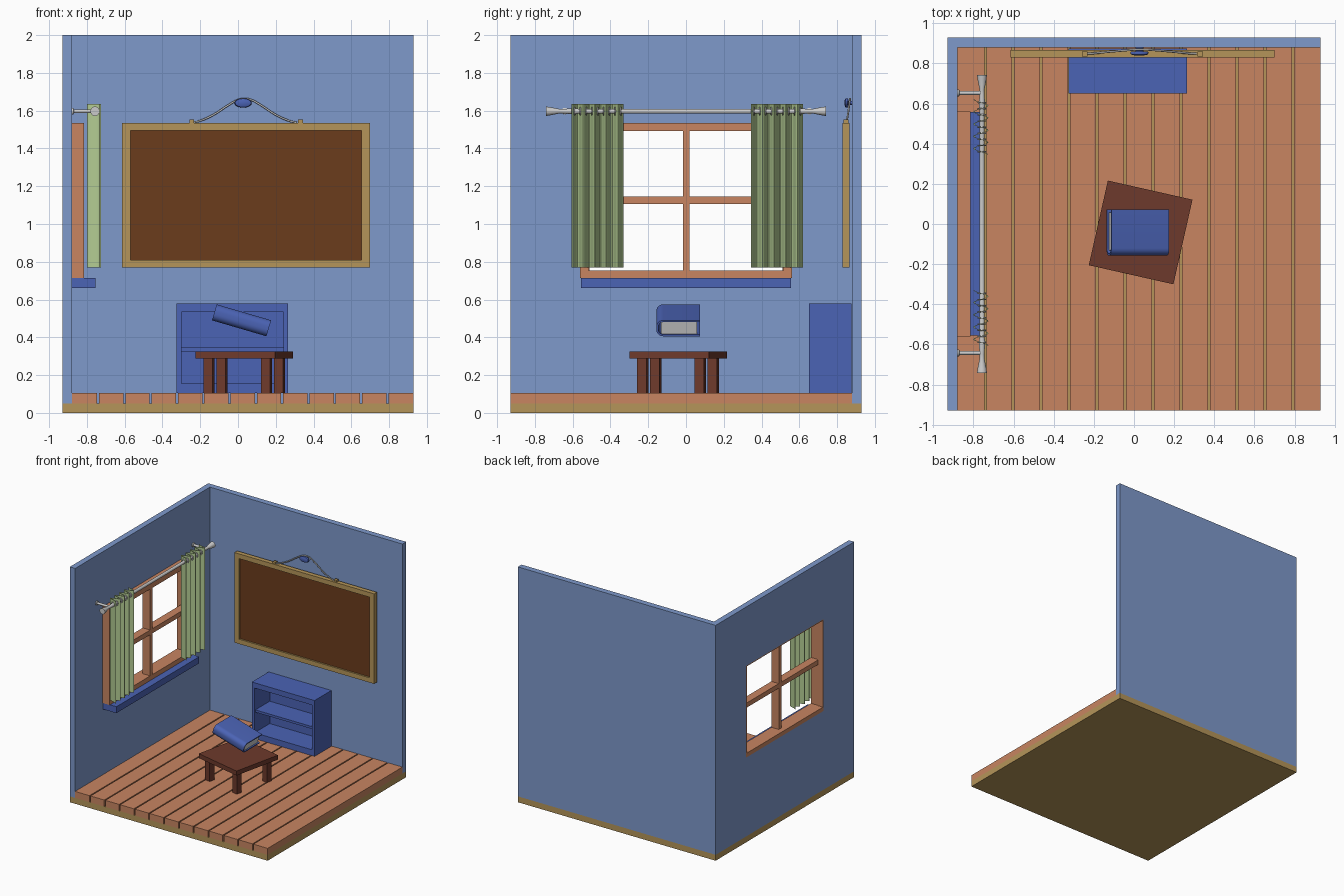
import bpy, bmesh, math
from mathutils import Matrix, Vector

if "Cube" in bpy.data.objects:
    bpy.data.objects.remove(bpy.data.objects["Cube"])


def mat(name, rgb):
    m = bpy.data.materials.new(name)
    m.diffuse_color = (*rgb, 1)
    m.use_nodes = True
    m.node_tree.nodes["Principled BSDF"].inputs["Base Color"].default_value = m.diffuse_color
    return m


WALL = mat("wall_blue", (0.21, 0.32, 0.60))
WOOD = mat("orange_wood", (0.58, 0.235, 0.12))
TAN = mat("tan_wood", (0.46, 0.30, 0.10))
BLUE = mat("deep_blue", (0.07, 0.125, 0.46))
DARK = mat("dark_wood", (0.155, 0.042, 0.025))
BOARD = mat("board_brown", (0.147, 0.045, 0.012))
GREEN = mat("curtain_green", (0.45, 0.60, 0.29))


def finish(name, bm, m=None, smooth=False):
    bmesh.ops.recalc_face_normals(bm, faces=bm.faces)
    me = bpy.data.meshes.new(name)
    bm.to_mesh(me)
    bm.free()
    ob = bpy.data.objects.new(name, me)
    bpy.context.collection.objects.link(ob)
    if m:
        me.materials.append(m)
    if smooth:
        bpy.ops.object.select_all(action='DESELECT')
        ob.select_set(True)
        bpy.context.view_layer.objects.active = ob
        bpy.ops.object.shade_smooth_by_angle(angle=math.radians(40))
    return ob


def boxes(name, ranges, m=None, xf=None):
    """One object from several (x0, x1, y0, y1, z0, z1) boxes."""
    bm = bmesh.new()
    for x0, x1, y0, y1, z0, z1 in ranges:
        t = Matrix.Translation(((x0 + x1) / 2, (y0 + y1) / 2, (z0 + z1) / 2))
        bmesh.ops.create_cube(bm, size=1, matrix=t @ Matrix.Diagonal((x1 - x0, y1 - y0, z1 - z0, 1)))
    if xf:
        bm.transform(xf)
    return finish(name, bm, m)


def prism(name, pts, vec, m=None, xf=None, smooth=False):
    """Extrude a closed 3D outline along vec."""
    bm = bmesh.new()
    f = bm.faces.new([bm.verts.new(p) for p in pts])
    r = bmesh.ops.extrude_face_region(bm, geom=[f])
    bmesh.ops.translate(bm, verts=[v for v in r['geom'] if isinstance(v, bmesh.types.BMVert)], vec=vec)
    if xf:
        bm.transform(xf)
    return finish(name, bm, m, smooth)


def lathe(name, prof, xf, m=None, n=20):
    """Spin a (radius, height) profile about local z."""
    bm = bmesh.new()
    rings = [[bm.verts.new((r * math.cos(2 * math.pi * i / n), r * math.sin(2 * math.pi * i / n), h))
              for i in range(n)] for r, h in prof]
    for a, b in zip(rings, rings[1:]):
        for i in range(n):
            bm.faces.new((a[i], a[(i + 1) % n], b[(i + 1) % n], b[i]))
    bm.faces.new(rings[0])
    bm.faces.new(rings[-1])
    bm.transform(xf)
    return finish(name, bm, m, True)


# base slab and floor planks
boxes("base_slab", [(-.93, .93, -.93, .93, 0, .05)], TAN)
W = 1.81 / 13
boxes("floor_planks", [(-.88 + i * W + (.005 if i else 0), -.88 + (i + 1) * W - (.005 if i < 12 else 0),
                        -.93, .88, .05, .105) for i in range(13)], WOOD)

# L-shaped walls with window opening
walls = prism("walls", [(-.93, -.93, .05), (-.88, -.93, .05), (-.88, .88, .05),
                        (.93, .88, .05), (.93, .93, .05), (-.93, .93, .05)], (0, 0, 1.95), WALL)
cutter = boxes("window_cutter", [(-1, -.8, -.52, .52, .72, 1.5)])
cutter.hide_render = True
b = walls.modifiers.new("opening", 'BOOLEAN')
b.operation, b.object, b.solver = 'DIFFERENCE', cutter, 'EXACT'
bpy.context.view_layer.objects.active = walls
bpy.ops.object.modifier_apply(modifier="opening")
bpy.data.objects.remove(cutter)

# window frame, reveal lining, mullions and sill
XI, XO = -.88, -.815
boxes("window_frame", [(XI, XO, -.56, -.515, .715, 1.535), (XI, XO, .515, .56, .715, 1.535),
                       (XI, XO, -.515, .515, .715, .755), (XI, XO, -.515, .515, 1.492, 1.535)], WOOD)
boxes("window_lining", [(-.93, XI, -.52, -.51, .72, 1.5), (-.93, XI, .51, .52, .72, 1.5),
                        (-.93, XI, -.51, .51, .72, .755), (-.93, XI, -.51, .51, 1.492, 1.5)], WOOD)
boxes("window_mullions", [(-.885, XO, -.016, .018, .755, 1.492), (-.885, XO, -.515, -.016, 1.105, 1.145),
                          (-.885, XO, .018, .515, 1.105, 1.145)], WOOD)
boxes("window_sill", [(-.88, -.755, -.555, .557, .66, .715)], BLUE)

# curtain rod with flared finials, and wall brackets
RX, RZ = -.757, 1.597
prof = [(.025, -.742), (.022, -.72), (.012, -.67), (.012, -.65), (.015, -.60), (.015, -.58), (.013, -.57)]
lathe("curtain_rod", prof + [(r, -h) for r, h in reversed(prof)],
      Matrix.Translation((RX, 0, RZ)) @ Matrix.Rotation(-math.pi / 2, 4, 'X'))
for s, y in (("front", -.642), ("back", .653)):
    lathe(s + "_rod_bracket", [(.018, 0), (.018, .008), (.01, .012), (.01, .125)],
          Matrix.Translation((-.88, y, RZ)) @ Matrix.Rotation(math.pi / 2, 4, 'Y'))

# wavy curtains with rings at the rod crossings
for s, y0, y1 in (("front", -.605, -.33), ("back", .345, .62)):
    N, folds = 64, 4.5
    mid, back = [], []
    for i in range(N + 1):
        t = i / N
        x = -.7625 + .034 * math.cos(2 * math.pi * folds * t)
        mid.append(Vector((x + .0035, y0 + (y1 - y0) * t, .77)))
        back.append(Vector((x - .0035, y0 + (y1 - y0) * t, .77)))
    prism(s + "_curtain", mid + back[::-1], (0, 0, .866), GREEN, smooth=True)
    for k in range(9):
        y = y0 + (y1 - y0) * (k + .5) / 9
        bpy.ops.mesh.primitive_torus_add(major_segments=16, minor_segments=6, major_radius=.019,
                                         minor_radius=.004, location=(RX, y, RZ), rotation=(math.pi / 2, 0, 0))
        bpy.context.object.name = s + "_curtain_ring"

# framed board
Y0, Y1 = .828, .866
boxes("board_frame", [(-.615, -.57, Y0, Y1, .77, 1.535), (.655, .70, Y0, Y1, .77, 1.535),
                      (-.57, .655, Y0, Y1, .77, .81), (-.57, .655, Y0, Y1, 1.495, 1.535)], TAN)
boxes("board_panel", [(-.57, .655, .842, .864, .81, 1.495)], BOARD)
boxes("board_hooks", [(x - .013, x + .013, .835, .86, 1.535, 1.552) for x in (-.245, .33)], TAN)

# hanging wire and knob
half = [(-.275, 1.537, .848), (-.24, 1.545, .85), (-.165, 1.578, .857), (-.085, 1.63, .864), (-.035, 1.657, .868)]
path = half + [(0, 1.663, .869)] + [(-x, z, y) for x, z, y in reversed(half)]
cu = bpy.data.curves.new("hanging_wire", 'CURVE')
cu.dimensions, cu.bevel_depth, cu.bevel_resolution, cu.use_fill_caps = '3D', .005, 2, True
sp = cu.splines.new('BEZIER')
sp.bezier_points.add(len(path) - 1)
for p, (x, z, y) in zip(sp.bezier_points, path):
    p.co = (x + .035, y, z)
    p.handle_left_type = p.handle_right_type = 'AUTO'
sp.resolution_u = 4
bpy.context.collection.objects.link(bpy.data.objects.new("hanging_wire", cu))
lathe("hanging_knob", [(.02, 0), (.02, .022), (.043, .024), (.046, .03), (.042, .038), (.02, .043)],
      Matrix.Translation((.027, .882, 1.641)) @ Matrix.Diagonal((1, 1, .54, 1)) @ Matrix.Rotation(math.pi / 2, 4, 'X'),
      BLUE)

# bookcase
F, B = .65, .875
boxes("bookcase", [(-.325, -.30, F, B, .105, .58), (.24, .265, F, B, .105, .58),
                   (-.30, .24, F, B, .105, .155), (-.30, .24, F, B, .535, .58),
                   (-.30, .24, B - .02, B, .155, .535), (-.30, .24, F + .012, B - .02, .325, .345)], BLUE)

# table, turned slightly
T = Matrix.Translation((.033, -.042, 0)) @ Matrix.Rotation(math.radians(-12.7), 4, 'Z')
boxes("table_top", [(-.216, .216, -.216, .216, .287, .325)], DARK, T)
d, h = .156, .025
boxes("table_legs", [(sx * d - h, sx * d + h, sy * d - h, sy * d + h, .105, .287)
                     for sx in (-1, 1) for sy in (-1, 1)], DARK, T)

# tilted book: rounded cover and page block
K = Matrix.Translation((.019, -.042, .49)) @ Matrix.Rotation(math.radians(16.3), 4, 'Y')


def cover_side(yo, ho, r):
    """Open outline from top edge round the spine to bottom edge."""
    pts = [(.115, ho)]
    for c, start in ((ho - r, 90), (r - ho, 180)):
        for i in range(7):
            a = math.radians(start + 15 * i)
            pts.append((yo + r + r * math.cos(a), c + r * math.sin(a)))
    return pts + [(.115, -ho)]


outline = cover_side(-.115, .044, .036) + cover_side(-.104, .034, .026)[::-1]
prism("book_cover", [(-.15, y, z) for y, z in outline], (.30, 0, 0), BLUE, K, True)
boxes("book_pages", [(-.14, .14, -.09, .10, -.034, .034)], None, K)
